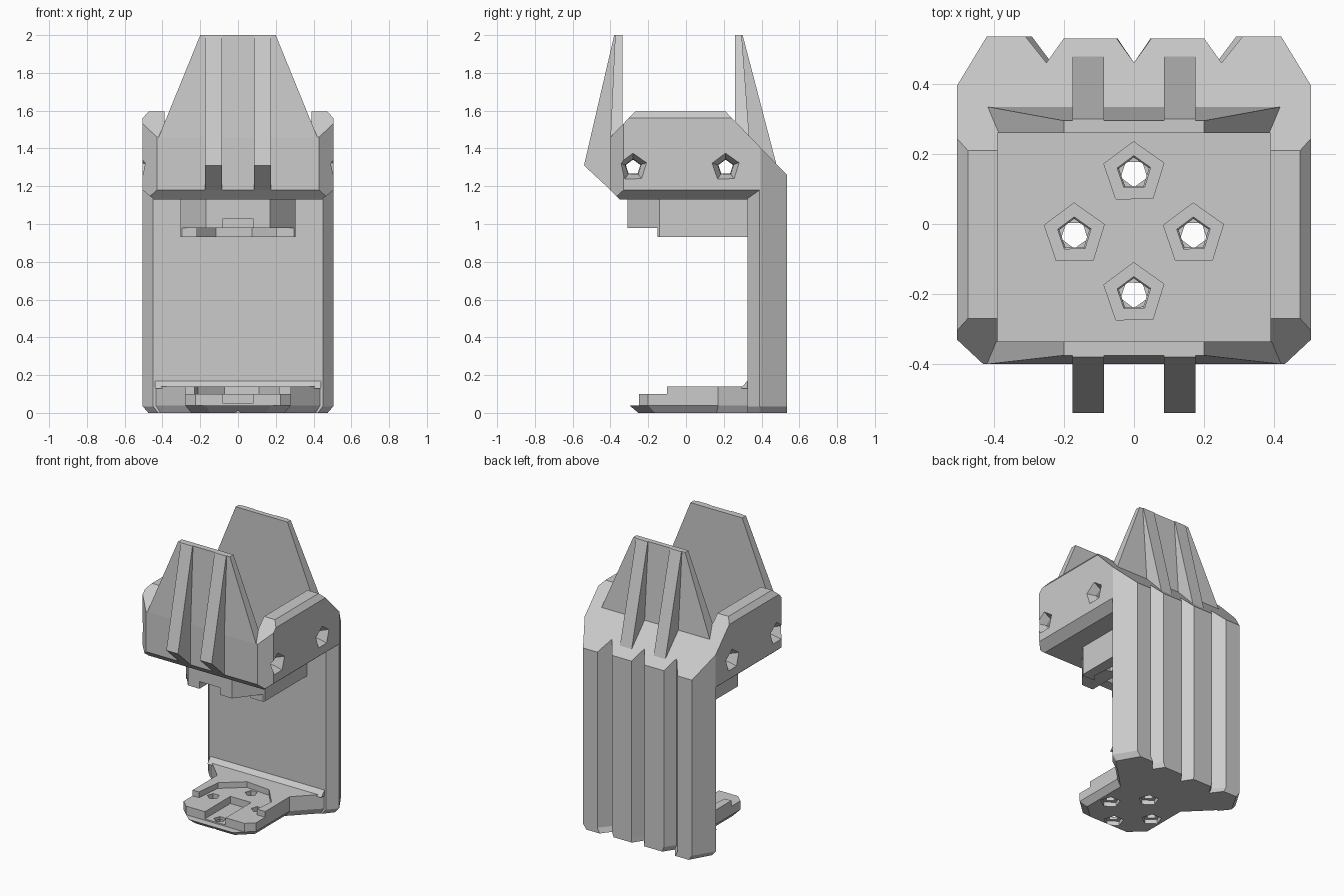
import bpy, bmesh, math
from mathutils import Vector

if "Cube" in bpy.data.objects:
    bpy.data.objects.remove(bpy.data.objects["Cube"])

grey = bpy.data.materials.new("plain_grey")
grey.use_nodes = True
grey.diffuse_color = (0.6, 0.6, 0.6, 1)
grey.node_tree.nodes["Principled BSDF"].inputs["Base Color"].default_value = (0.6, 0.6, 0.6, 1)


def add_object(name, bm):
    bmesh.ops.recalc_face_normals(bm, faces=bm.faces)
    mesh = bpy.data.meshes.new(name)
    bm.to_mesh(mesh)
    bm.free()
    mesh.materials.append(grey)
    ob = bpy.data.objects.new(name, mesh)
    bpy.context.scene.collection.objects.link(ob)
    return ob


def loft(name, rings):
    """Solid through matching rings of points."""
    bm = bmesh.new()
    loops = [[bm.verts.new(p) for p in ring] for ring in rings]
    n = len(loops[0])
    for a, b in zip(loops, loops[1:]):
        for i in range(n):
            j = (i + 1) % n
            bm.faces.new((a[i], a[j], b[j], b[i]))
    bm.faces.new(loops[0][::-1])
    bm.faces.new(loops[-1])
    return add_object(name, bm)


def prism(name, pts, lo, hi, axis="z"):
    """Extrude a 2D outline along an axis."""
    place = {"x": lambda a, b, t: (t, a, b),
             "y": lambda a, b, t: (a, t, b),
             "z": lambda a, b, t: (a, b, t)}[axis]
    return loft(name, [[place(a, b, t) for a, b in pts] for t in (lo, hi)])


def box(name, x, y, z):
    return prism(name, [(x[0], y[0]), (x[1], y[0]), (x[1], y[1]), (x[0], y[1])], *z)


def mirrored(half):
    """Complete an outline given for +x, front to back."""
    return half + [(-x, y) for x, y in reversed(half) if x > 0]


def bore(centre, direction, stations, sides=5):
    """Stepped round cutter: stations are (distance, radius)."""
    d = Vector(direction)
    turn = d.to_track_quat("Z", "Y")
    rings = []
    for dist, r in stations:
        rings.append([Vector(centre) + turn @ Vector((
            r * math.cos(math.tau * i / sides + 0.3),
            r * math.sin(math.tau * i / sides + 0.3), dist)) for i in range(sides)])
    return loft("bore_cutter", rings)


def boolean(ob, cutters, op="DIFFERENCE"):
    for c in cutters:
        mod = ob.modifiers.new("cut", "BOOLEAN")
        mod.object, mod.operation, mod.solver = c, op, "EXACT"
    deps = bpy.context.evaluated_depsgraph_get()
    mesh = bpy.data.meshes.new_from_object(ob.evaluated_get(deps))
    ob.modifiers.clear()
    ob.data = mesh
    for c in cutters:
        bpy.data.objects.remove(c)


# Grooved back edge shared by the head and the column
grooved = [(0.505, 0.395), (0.42, 0.535), (0.31, 0.535), (0.25, 0.46),
           (0.2, 0.53), (0.05, 0.53), (0, 0.46)]
screws = [(0, 0.145), (0.17, -0.03), (-0.17, -0.03), (0, -0.2)]

# Head: plan, side and front outlines intersected, then hollowed
head = prism("head", mirrored([(0.43, -0.4), (0.505, -0.33)] + grooved), 1.1, 1.7)
side = prism("side_cutter", [(-0.35, 1.13), (-0.4, 1.18), (-0.4, 1.46), (-0.27, 1.595),
                             (0.21, 1.595), (0.535, 1.26), (0.535, 1.13)], -1, 1, "x")
front = prism("front_cutter", mirrored([(0.445, 1.13), (0.505, 1.18), (0.505, 1.56),
                                        (0.47, 1.6)]), -1, 1, "y")
boolean(head, [side, front], "INTERSECT")
cuts = [box("cavity_cutter", (-0.39, 0.39), (-0.335, 0.26), (1.18, 1.8))]
for x, y in screws:
    cuts.append(bore((x, y, 1.2), (0, 0, -1), [(-0.1, 0.09), (0.05, 0.09), (0.05, 0.05), (0.2, 0.05)]))
for s in (1, -1):
    for y in (-0.28, 0.21):
        cuts.append(bore((s * 0.505, y, 1.3), (-s, 0, 0),
                         [(-0.1, 0.075), (0, 0.075), (0.05, 0.045), (0.2, 0.035)]))
boolean(head, cuts)

# Column with a grooved back and a small chamfer at its bottom
plan = mirrored([(0.45, 0.325), (0.505, 0.39)] + grooved)
loft("column", [[(x * k, y, z) for x, y in plan]
                for z, k in ((0, 0.94), (0.035, 1), (1.18, 1))])
prism("column_fillet", [(0.29, 0.13), (0.34, 0.13), (0.34, 0.18), (0.325, 0.17)], -0.44, 0.44, "x")

# Foot: flared plate with a stepped rim, recess, slot and screw holes
plan = mirrored([(0.17, -0.3), (0.28, -0.2), (0.28, 0.17), (0.49, 0.38), (0.47, 0.42)])
foot = loft("foot", [[(x * k, 0.1 + (y - 0.1) * k, z) for x, y in plan]
                     for z, k in ((0, 0.88), (0.04, 1), (0.14, 1))])
cuts = [box("lip_cutter", (-1, 1), (-0.5, -0.25), (0.04, 1)),
        box("step_cutter", (-1, 1), (-0.5, -0.1), (0.1, 1)),
        bore((0, -0.03, 0.1), (0, 0, 1), [(0, 0.24), (0.2, 0.24)], 8),
        box("slot_cutter", (-0.08, 0.08), (-0.5, 0.03), (0.05, 1))]
for x, y in screws:
    cuts.append(bore((x, y, 0), (0, 0, 1), [(-0.1, 0.065), (0.03, 0.065), (0.03, 0.04), (0.3, 0.04)]))
boolean(foot, cuts)

# Motor mount hanging under the head, recessed from below
mount = prism("motor_mount", mirrored([(0.17, -0.31), (0.305, -0.14), (0.305, 0.33)]), 0.93, 1.135)
cuts = [box("step_cutter", (-1, 1), (-0.5, -0.15), (0.5, 0.98)),
        bore((0, -0.03, 0.98), (0, 0, -1), [(0, 0.25), (0.2, 0.25)], 8),
        box("slot_cutter", (-0.08, 0.08), (-0.5, 0.03), (0.5, 1.03))]
for x, y in screws:
    cuts.append(bore((x, y, 1.2), (0, 0, -1), [(-0.1, 0.09), (0.08, 0.09), (0.14, 0.045), (0.4, 0.045)]))
boolean(mount, cuts)


# Tall tapered guards with two ribs each
def guard(name, inner, outer, outer_top, rib):
    rings = []
    for z, x, y in ((1.3, 0.42, outer), (1.46, 0.42, outer), (2, 0.2, outer_top)):
        rings.append([(-x, inner, z), (x, inner, z), (x, y, z), (-x, y, z)])
    loft(name, rings)
    for label, s in (("left", 1), ("right", -1)):
        lo, hi = sorted((s * 0.085, s * 0.175))
        prism(f"{name}_rib_{label}", rib, lo, hi, "x")


guard("front_guard", -0.335, -0.4, -0.375,
      [(-0.35, 1.18), (-0.4, 1.18), (-0.54, 1.31), (-0.38, 2), (-0.35, 2)])
guard("back_guard", 0.26, 0.335, 0.295,
      [(0.28, 1.31), (0.48, 1.31), (0.3, 2), (0.28, 2)])
